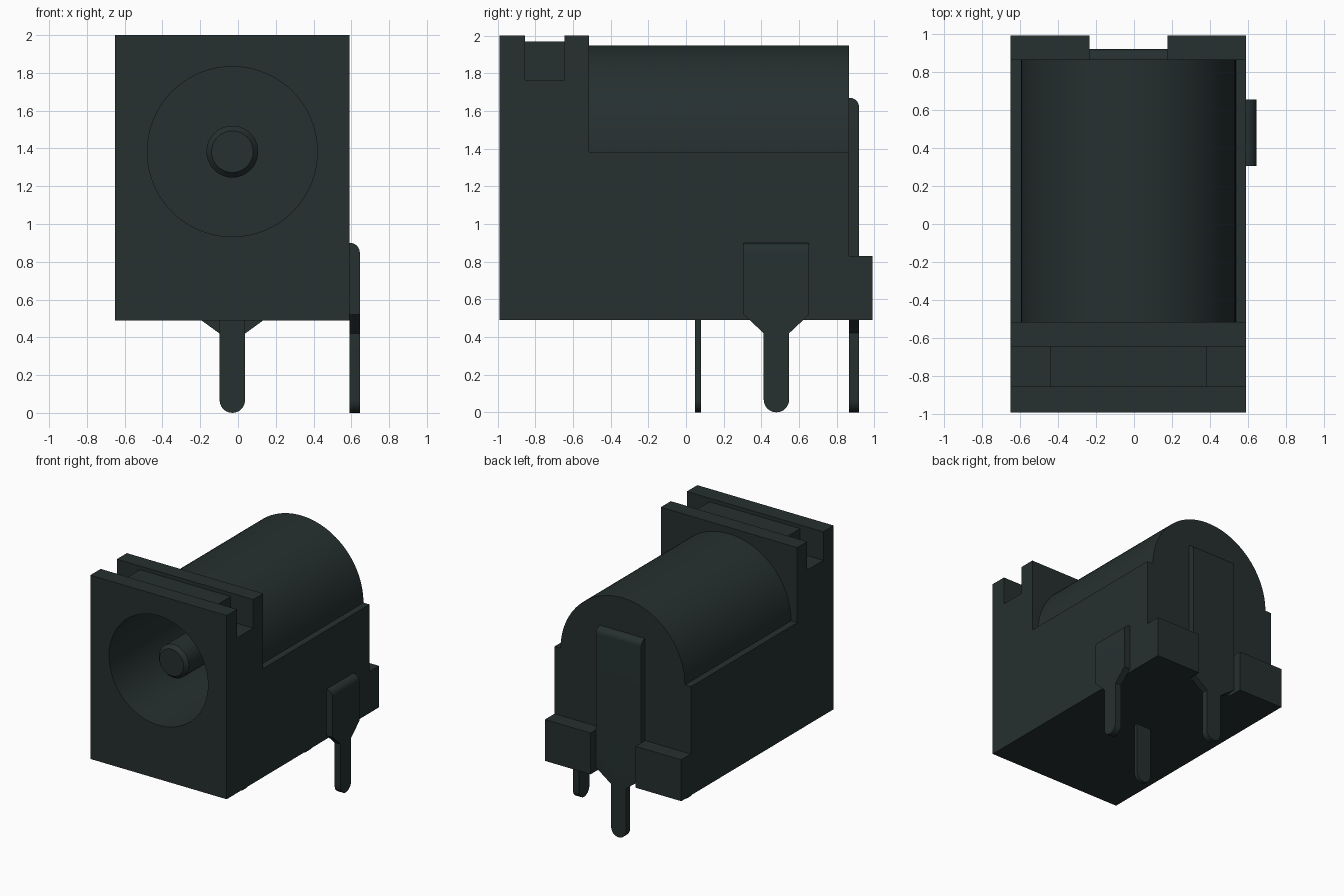
import bpy, bmesh, math
from mathutils import Matrix, Vector

cube = bpy.data.objects.get("Cube")
if cube:
    bpy.data.objects.remove(cube, do_unlink=True)

mat = bpy.data.materials.new("dark slate plastic")
mat.use_nodes = True
COLOR = (0.019, 0.029, 0.029, 1)
mat.diffuse_color = COLOR
mat.node_tree.nodes["Principled BSDF"].inputs["Base Color"].default_value = COLOR

CX, CZ = -0.03, 1.383          # barrel axis
X0, X1 = -0.65, 0.59           # housing sides


def finish(bm, name):
    bmesh.ops.recalc_face_normals(bm, faces=bm.faces)
    me = bpy.data.meshes.new(name)
    bm.to_mesh(me)
    bm.free()
    me.materials.append(mat)
    ob = bpy.data.objects.new(name, me)
    bpy.context.collection.objects.link(ob)
    return ob


def activate(ob):
    bpy.ops.object.select_all(action='DESELECT')
    ob.select_set(True)
    bpy.context.view_layer.objects.active = ob


def smooth(ob):
    activate(ob)
    bpy.ops.object.shade_smooth_by_angle(angle=math.radians(30))


def prism(bm, points, offset):
    """Extrude a closed outline of 3D points along a vector."""
    face = bm.faces.new([bm.verts.new(p) for p in points])
    ext = bmesh.ops.extrude_face_region(bm, geom=[face])
    moved = [g for g in ext["geom"] if isinstance(g, bmesh.types.BMVert)]
    bmesh.ops.translate(bm, verts=moved, vec=offset)


def box(name, x0, x1, y0, y1, z0, z1):
    bm = bmesh.new()
    prism(bm, [(x0, y0, z0), (x1, y0, z0), (x1, y1, z0), (x0, y1, z0)], (0, 0, z1 - z0))
    return finish(bm, name)


def barrel(name, radius, y0, y1, segments=96):
    """Cylinder along y on the barrel axis."""
    bm = bmesh.new()
    ring = [(CX + radius * math.cos(2 * math.pi * i / segments), y0,
             CZ + radius * math.sin(2 * math.pi * i / segments)) for i in range(segments)]
    prism(bm, ring, (0, y1 - y0, 0))
    return finish(bm, name)


def combine(target, helper, operation):
    helper.hide_render = True
    mod = target.modifiers.new(operation.lower(), 'BOOLEAN')
    mod.operation, mod.solver, mod.object = operation, 'EXACT', helper
    activate(target)
    bpy.ops.object.modifier_apply(modifier=mod.name)
    bpy.data.objects.remove(helper, do_unlink=True)


# Housing: side profile extruded across the width
profile = [(-0.99, 0.49), (0.99, 0.49), (0.99, 0.83), (0.865, 0.83), (0.865, CZ),
           (-0.515, CZ), (-0.515, 2.0), (-0.645, 2.0), (-0.645, 1.97),
           (-0.855, 1.97), (-0.855, 2.0), (-0.99, 2.0)]
bm = bmesh.new()
prism(bm, [(X0, y, z) for y, z in profile], (X1 - X0, 0, 0))
housing = finish(bm, "housing")

# Rounded back, side notches, gap between rear feet, and socket hole
combine(housing, barrel("arch", 0.565, -0.56, 0.865), 'UNION')
for x0, x1 in ((X0 - 0.1, -0.44), (0.385, X1 + 0.1)):
    combine(housing, box("notch_cutter", x0, x1, -0.855, -0.645, 1.765, 2.1), 'DIFFERENCE')
combine(housing, box("gap_cutter", -0.235, 0.175, 0.865, 1.1, 0.4, 0.9), 'DIFFERENCE')
combine(housing, barrel("socket_cutter", 0.45, -1.1, 0.62), 'DIFFERENCE')
smooth(housing)

# Centre contact with chamfered tip
bm = bmesh.new()
SEG = 48
rings = []
for y, r in ((0.65, 0.137), (-0.79, 0.137), (-0.82, 0.11)):
    rings.append([bm.verts.new((CX + r * math.cos(2 * math.pi * i / SEG), y,
                                CZ + r * math.sin(2 * math.pi * i / SEG))) for i in range(SEG)])
for a, b in zip(rings, rings[1:]):
    for i in range(SEG):
        j = (i + 1) % SEG
        bm.faces.new((a[i], a[j], b[j], b[i]))
bm.faces.new(rings[0])
bm.faces.new(rings[-1])
smooth(finish(bm, "centre_contact"))


def terminal(name, half, top, thick, place, round_top=True):
    """Flat tab with shoulders and a round-ended stem; outer side is local -y."""
    s = 0.0675
    pts = [(s * math.cos(a), s + s * math.sin(a))
           for a in (math.pi + math.pi * i / 12 for i in range(13))]
    if half > s:
        pts += [(s, 0.42), (half, 0.52), (half, top), (-half, top), (-half, 0.52), (-s, 0.42)]
    else:
        pts += [(s, top), (-s, top)]
    bm = bmesh.new()
    prism(bm, [(x, 0, z) for x, z in pts], (0, -thick, 0))
    if round_top:
        edges = [e for e in bm.edges
                 if all(abs(v.co.z - top) < 1e-4 and v.co.y < -thick / 2 for v in e.verts)]
        bmesh.ops.bevel(bm, geom=edges, offset=thick * 0.95, segments=8,
                        profile=0.5, affect='EDGES')
    bm.transform(place)
    smooth(finish(bm, name))


# Solder terminals: rear, left side and underside
terminal("rear_terminal", 0.205, 1.67, 0.053,
         Matrix.Translation(Vector((CX, 0.866, 0))) @ Matrix.Rotation(math.pi, 4, 'Z'))
terminal("side_terminal", 0.174, 0.90, 0.055,
         Matrix.Translation(Vector((X1, 0.48, 0))) @ Matrix.Rotation(math.pi / 2, 4, 'Z'))
terminal("underside_terminal", 0.0675, 0.52, 0.032,
         Matrix.Translation(Vector((CX, 0.08, 0))), round_top=False)
